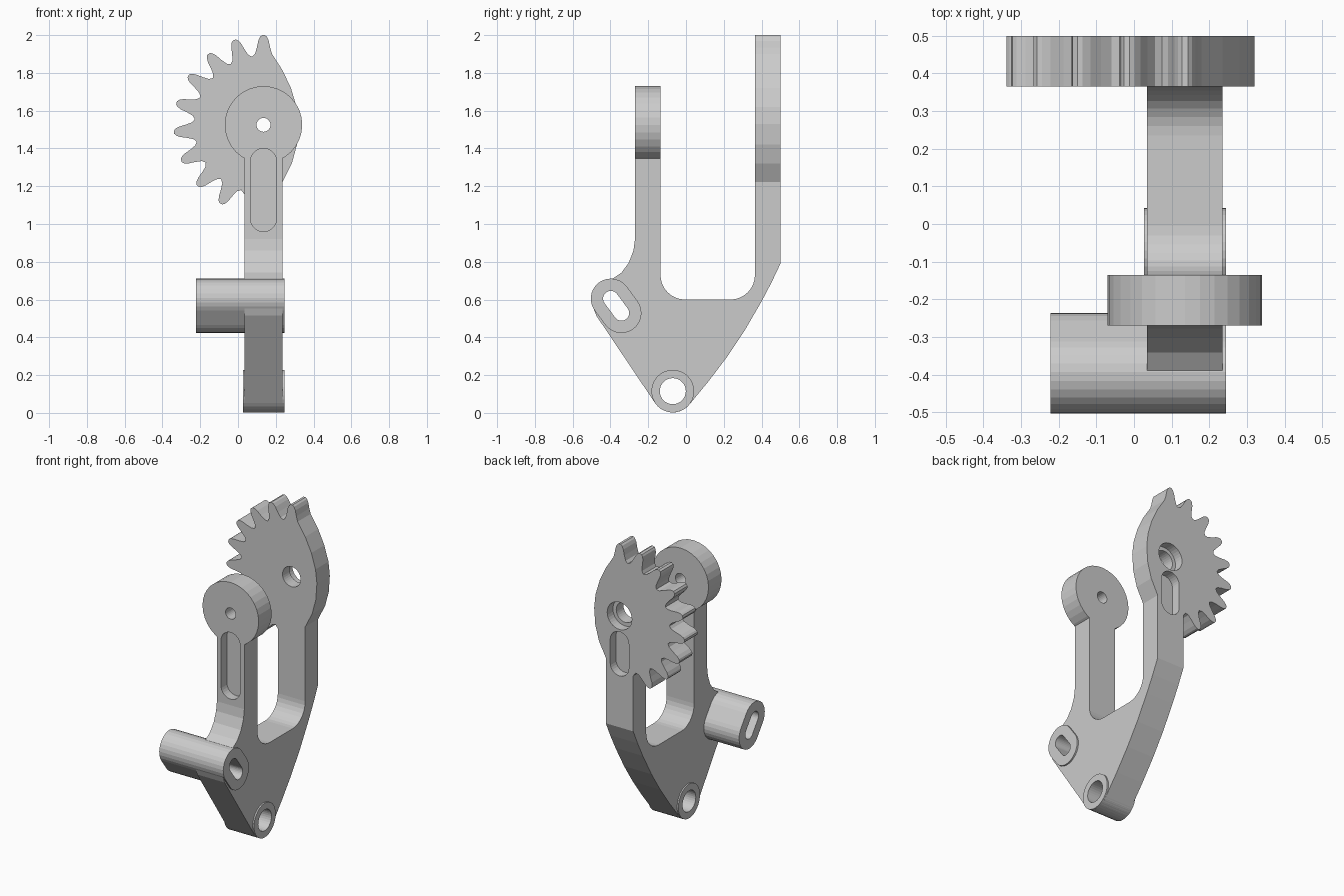
import bpy, bmesh
from math import sin, cos, radians, atan2, degrees

if "Cube" in bpy.data.objects:
    bpy.data.objects.remove(bpy.data.objects["Cube"])


def arc(cx, cz, r, a0, a1, n):
    return [(cx + r * cos(radians(a0 + (a1 - a0) * i / n)),
             cz + r * sin(radians(a0 + (a1 - a0) * i / n))) for i in range(n + 1)]


def circle(cx, cz, r, n=32):
    return arc(cx, cz, r, 0, 360, n)[:-1]


def stadium(cx, cz, dx, dz, r, n=14):
    a = degrees(atan2(dz, dx))
    return (arc(cx + dx, cz + dz, r, a - 90, a + 90, n)
            + arc(cx - dx, cz - dz, r, a + 90, a + 270, n))


def prism(name, pts, axis, lo, hi):
    """Extrude a (y,z) outline along x, or an (x,z) outline along y."""
    put = (lambda p, d: (d, p[0], p[1])) if axis == 'x' else (lambda p, d: (p[0], d, p[1]))
    bm = bmesh.new()
    a = [bm.verts.new(put(p, lo)) for p in pts]
    b = [bm.verts.new(put(p, hi)) for p in pts]
    bm.faces.new(a)
    bm.faces.new(b[::-1])
    for i in range(len(pts)):
        j = (i + 1) % len(pts)
        bm.faces.new((a[i], b[i], b[j], a[j]))
    bmesh.ops.recalc_face_normals(bm, faces=bm.faces)
    me = bpy.data.meshes.new(name)
    bm.to_mesh(me)
    bm.free()
    ob = bpy.data.objects.new(name, me)
    bpy.context.collection.objects.link(ob)
    return ob


def combine(target, other, op):
    mod = target.modifiers.new(op.title(), 'BOOLEAN')
    mod.operation, mod.solver, mod.object = op, 'EXACT', other
    bpy.context.view_layer.objects.active = target
    bpy.ops.object.modifier_apply(modifier=mod.name)
    bpy.data.objects.remove(other)


AX, AZ = 0.135, 1.525      # gear axis
PY, PZ = -0.07, 0.115      # lower pivot
SY, SZ = -0.37, 0.567      # slotted sleeve

# Forked plate
outline = arc(PY, PZ, 0.113, 214, 322, 10)
outline += [(0.12, 0.168), (0.22, 0.30), (0.31, 0.435), (0.40, 0.59), (0.455, 0.695), (0.5, 0.79)]
outline += [(0.5, 1.40), (0.365, 1.40)]
outline += arc(0.235, 0.73, 0.13, 0, -90, 8) + arc(-0.005, 0.73, 0.13, -90, -180, 8)
outline += [(-0.135, 1.42), (-0.27, 1.42)]
outline += [(-0.27, 0.92), (-0.278, 0.86), (-0.303, 0.795), (-0.342, 0.742), (-0.39, 0.71)]
outline += [(-0.44, 0.69), (-0.48, 0.64), (-0.50, 0.58), (-0.475, 0.515)]
lever = prism("gear_lever", outline, 'x', 0.035, 0.235)

# Sector gear outline: toothed left side, plain bulged right side
pitch = 360 / 19
tooth = [(-0.36, 0.378), (-0.26, 0.41), (-0.19, 0.445), (-0.12, 0.466), (-0.05, 0.475),
         (0.05, 0.475), (0.12, 0.466), (0.19, 0.445), (0.26, 0.41), (0.36, 0.378), (0.5, 0.365)]
gear = []
for i in range(9):
    for f, r in tooth:
        a = radians(90 + pitch * (i + f))
        gear.append((AX + r * cos(a), AZ + r * sin(a)))
gear += [(0.036, 1.155), (0.15, 1.15), (0.234, 1.22), (0.285, 1.32), (0.312, 1.42),
         (0.32, 1.53), (0.31, 1.62), (0.28, 1.72), (0.235, 1.815)]

# Parts joined to the plate
parts = [
    prism("sector_gear", gear, 'y', 0.365, 0.5),
    prism("front_disc", circle(AX, AZ, 0.205), 'y', -0.27, -0.135),
    prism("pivot_boss", circle(PY, PZ, 0.113), 'x', 0.026, 0.245),
    prism("slotted_sleeve", stadium(SY, SZ, -0.028, 0.038, 0.106), 'x', -0.222, 0.245),
]
for p in parts:
    combine(lever, p, 'UNION')

# Holes, counterbore and blind pockets
cutters = [
    prism("pivot_hole", circle(PY, PZ, 0.069), 'x', -0.1, 0.4),
    prism("sleeve_slot", stadium(SY, SZ, -0.028, 0.038, 0.041), 'x', -0.4, 0.4),
    prism("disc_hole", circle(AX, AZ, 0.037, 24), 'y', -0.4, 0.0),
    prism("gear_hole", circle(AX, AZ, 0.066), 'y', 0.3, 0.6),
    prism("gear_counterbore", circle(AX, AZ, 0.09), 'y', 0.44, 0.6),
    prism("front_pocket", stadium(AX, 1.18, 0, 0.15, 0.07), 'y', -0.4, -0.21),
    prism("rear_pocket", stadium(AX, 1.275, 0, 0.078, 0.068), 'y', 0.44, 0.6),
]
for c in cutters:
    combine(lever, c, 'DIFFERENCE')
